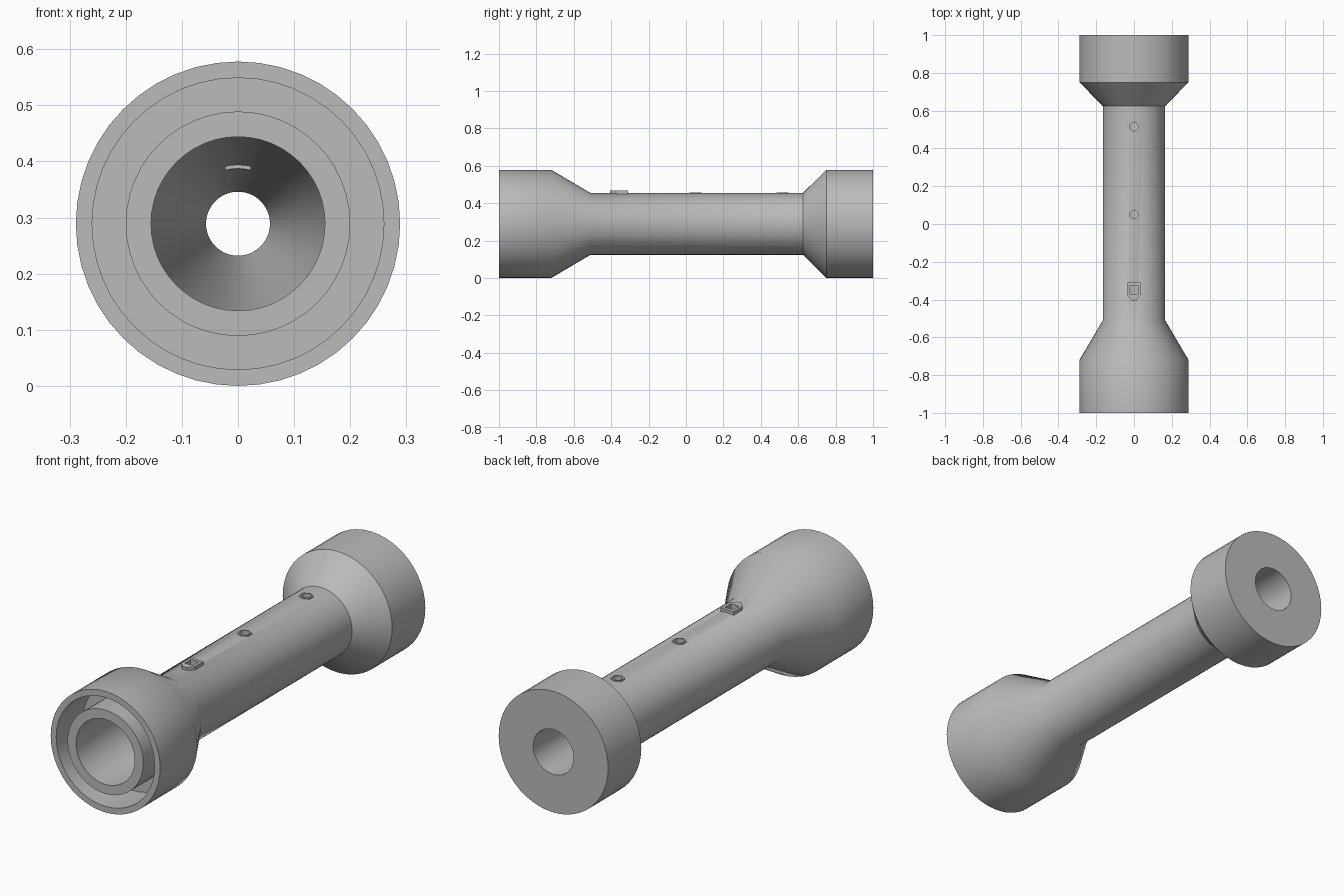
import bpy, bmesh, math
from mathutils import Vector, Matrix

AXIS_Z = 0.289
SIDES = 48

cube = bpy.data.objects.get("Cube")
if cube:
    bpy.data.objects.remove(cube, do_unlink=True)

grey = bpy.data.materials.new("plain_grey")
grey.use_nodes = True
grey.diffuse_color = (0.5, 0.5, 0.5, 1)
grey.node_tree.nodes["Principled BSDF"].inputs["Base Color"].default_value = (0.5, 0.5, 0.5, 1)


def finish(bm, name):
    bmesh.ops.recalc_face_normals(bm, faces=bm.faces)
    mesh = bpy.data.meshes.new(name)
    bm.to_mesh(mesh)
    bm.free()
    mesh.materials.append(grey)
    obj = bpy.data.objects.new(name, mesh)
    bpy.context.collection.objects.link(obj)
    return obj


def lathe(name, profile):
    """Spin a closed (y, radius) profile around the long axis."""
    bm = bmesh.new()
    rings = []
    for i in range(SIDES):
        a = 2 * math.pi * i / SIDES
        rings.append([bm.verts.new((r * math.sin(a), y, AXIS_Z - r * math.cos(a)))
                      for y, r in profile])
    n = len(profile)
    for i in range(SIDES):
        a, b = rings[i], rings[(i + 1) % SIDES]
        for j in range(n):
            k = (j + 1) % n
            bm.faces.new((a[j], a[k], b[k], b[j]))
    return finish(bm, name)


def prism(name, outline, z0, z1):
    """Extrude an (x, y) outline upward."""
    bm = bmesh.new()
    face = bm.faces.new([bm.verts.new((x, y, z0)) for x, y in outline])
    top = bmesh.ops.extrude_face_region(bm, geom=[face])
    moved = [v for v in top["geom"] if isinstance(v, bmesh.types.BMVert)]
    bmesh.ops.translate(bm, verts=moved, vec=(0, 0, z1 - z0))
    return finish(bm, name)


def polygon(y, radius, sides):
    steps = [2 * math.pi * (i + 0.5) / sides for i in range(sides)]
    return [(radius * math.cos(a), y + radius * math.sin(a)) for a in steps]


def cut(obj, cutter):
    mod = obj.modifiers.new("hole", 'BOOLEAN')
    mod.operation = 'DIFFERENCE'
    mod.solver = 'EXACT'
    mod.object = cutter
    bpy.context.view_layer.update()
    with bpy.context.temp_override(object=obj, active_object=obj):
        bpy.ops.object.modifier_apply(modifier=mod.name)


# Tube: outer shell, then the bore from back to front, then the ring groove
outer = [(-1, 0.289), (-0.72, 0.289), (-0.51, 0.165), (0.625, 0.165),
         (0.75, 0.289), (1, 0.289)]
bore = [(1, 0.107), (0.76, 0.107), (0.76, 0.09), (0.12, 0.057),
        (-0.04, 0.057), (-0.72, 0.155), (-1, 0.155)]
groove = [(-1, 0.2), (-0.8, 0.2), (-0.8, 0.26), (-1, 0.26)]
tube = lathe("tube_body", outer + bore + groove)
parts = [tube]

# Round pressure ports with hexagonal rims
for label, y in (("middle", 0.05), ("rear", 0.515)):
    rim = prism(label + "_port_rim", polygon(y, 0.032, 6), 0.43, 0.457)
    drill = prism("port_drill", polygon(y, 0.022, 20), AXIS_Z, 0.6)
    for obj in (tube, rim):
        cut(obj, drill)
    bpy.data.objects.remove(drill, do_unlink=True)
    parts.append(rim)

# Raised pointed tab with a square port
tab = prism("front_port_tab", [(-0.035, -0.31), (0.035, -0.31), (0.035, -0.375),
                               (0.012, -0.405), (-0.012, -0.405), (-0.035, -0.375)],
            0.43, 0.467)
drill = prism("square_drill", polygon(-0.348, 0.031, 4), AXIS_Z, 0.6)
for obj in (tube, tab):
    cut(obj, drill)
bpy.data.objects.remove(drill, do_unlink=True)
parts.append(tab)

# Smooth curved walls, keep real edges sharp
for obj in parts:
    bpy.ops.object.select_all(action='DESELECT')
    obj.select_set(True)
    bpy.context.view_layer.objects.active = obj
    bpy.ops.object.shade_smooth_by_angle(angle=math.radians(35))
